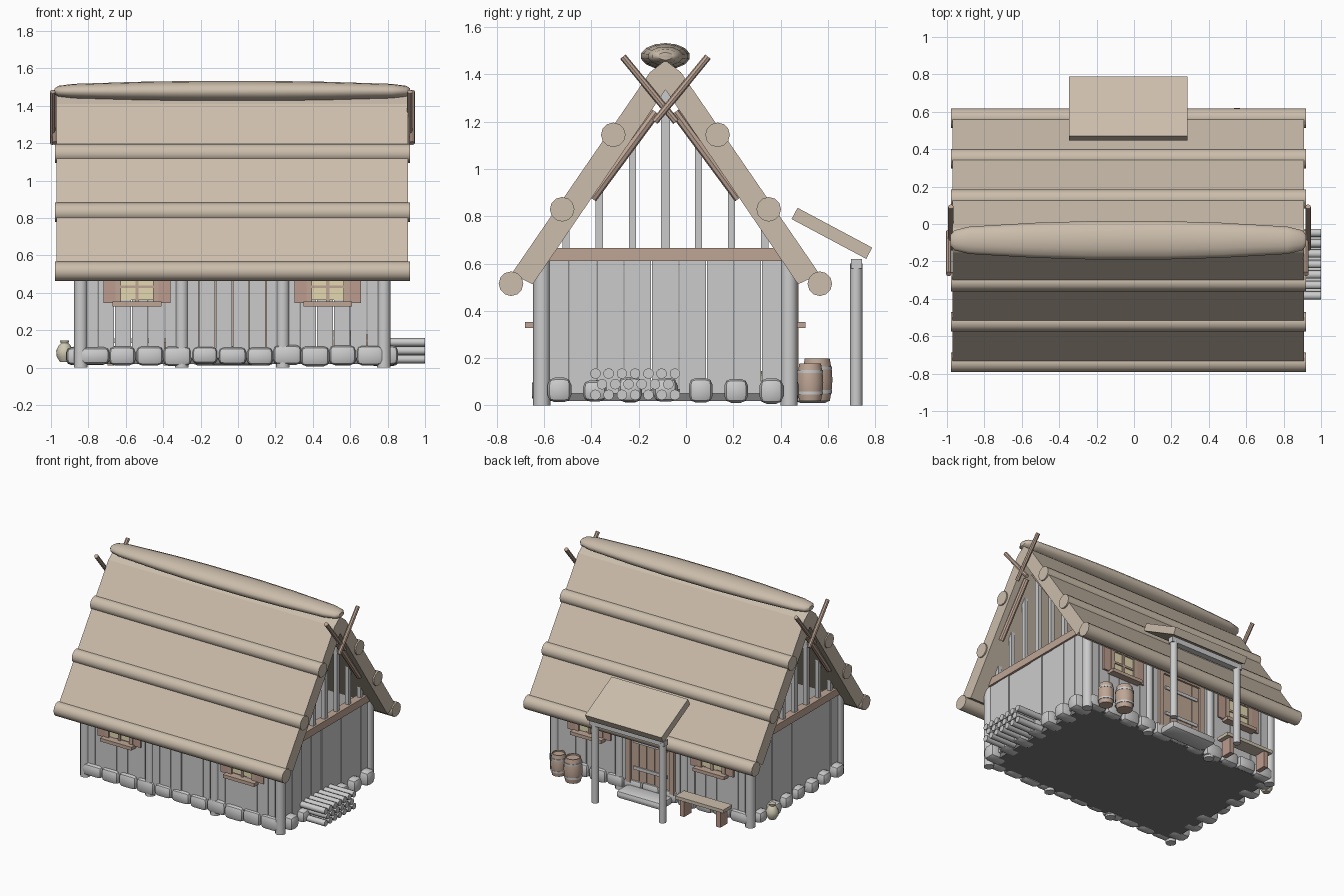
import bpy, bmesh, random
from mathutils import Vector, Matrix

if "Cube" in bpy.data.objects:
    bpy.data.objects.remove(bpy.data.objects["Cube"])

random.seed(4)
CX, CY = -0.03, -0.087          # centre of the house itself
HX, HY = 0.81, 0.523            # half spans between corner posts


def mat(name, r, g, b):
    m = bpy.data.materials.new(name)
    m.diffuse_color = (r, g, b, 1)
    m.use_nodes = True
    m.node_tree.nodes["Principled BSDF"].inputs["Base Color"].default_value = m.diffuse_color
    return m


THATCH = mat("thatch", 0.60, 0.51, 0.41)
BROWN = mat("brown_wood", 0.52, 0.38, 0.30)
RED = mat("shutter_wood", 0.50, 0.33, 0.27)
GLASS = mat("window_glass", 0.78, 0.69, 0.44)
CLAY = mat("clay", 0.62, 0.58, 0.44)
DARK = mat("dark_floor", 0.2, 0.2, 0.2)


def finish(name, bm, material=None, smooth=False):
    bmesh.ops.recalc_face_normals(bm, faces=bm.faces)
    me = bpy.data.meshes.new(name)
    bm.to_mesh(me)
    bm.free()
    ob = bpy.data.objects.new(name, me)
    bpy.context.collection.objects.link(ob)
    if material:
        me.materials.append(material)
    if smooth:
        bpy.ops.object.select_all(action='DESELECT')
        ob.select_set(True)
        bpy.context.view_layer.objects.active = ob
        bpy.ops.object.shade_smooth_by_angle(angle=0.75)
    return ob


def box(name, x, y, z, material=None, bevel=0, rot=None):
    """Box from (min, max) ranges, optionally rotated about x."""
    bm = bmesh.new()
    bmesh.ops.create_cube(bm, size=1)
    bmesh.ops.scale(bm, verts=bm.verts, vec=(x[1] - x[0], y[1] - y[0], z[1] - z[0]))
    if bevel:
        bmesh.ops.bevel(bm, geom=bm.edges[:], offset=bevel, segments=2, profile=0.5, affect='EDGES')
    if rot:
        bm.transform(Matrix.Rotation(rot, 4, 'X'))
    bmesh.ops.translate(bm, verts=bm.verts, vec=(sum(x) / 2, sum(y) / 2, sum(z) / 2))
    return finish(name, bm, material, bevel > 0)


def pole(name, a, b, r, material=None, sides=12):
    a, b = Vector(a), Vector(b)
    d = b - a
    bm = bmesh.new()
    m = Matrix.Translation((a + b) / 2) @ d.to_track_quat('Z', 'Y').to_matrix().to_4x4()
    bmesh.ops.create_cone(bm, cap_ends=True, segments=sides, radius1=r, radius2=r, depth=d.length, matrix=m)
    return finish(name, bm, material, True)


def lathe(name, profile, matrix, material=None, sides=14):
    """Revolve (radius, height) pairs round z, then place with matrix."""
    bm = bmesh.new()
    rings = []
    for r, h in profile:
        rings.append([bm.verts.new(Matrix.Rotation(6.28319 * i / sides, 3, 'Z') @ Vector((r, 0, h)))
                      for i in range(sides)])
    for p, q in zip(rings, rings[1:]):
        for i in range(sides):
            j = (i + 1) % sides
            bm.faces.new((p[i], p[j], q[j], q[i]))
    bm.faces.new(rings[0])
    bm.faces.new(rings[-1])
    bm.transform(matrix)
    return finish(name, bm, material, True)


# base floor and corner/bay posts
box("floor", (CX - HX, CX + HX), (CY - HY, CY + HY), (0.02, 0.07), DARK)
POSTS = [CX + HX * k for k in (-1, -1 / 3, 1 / 3, 1)]
for s in (-1, 1):
    for x in POSTS:
        pole("wall_post", (x, CY + s * HY, 0), (x, CY + s * HY, 0.615), 0.036)


# plank walls with fine gaps and uneven faces
def planks(name, lo, hi, fixed, along_x, n):
    w = (hi - lo) / n
    for i in range(n):
        t = 0.016 + random.uniform(-0.004, 0.004)
        a = (lo + i * w + 0.002, lo + (i + 1) * w - 0.002)
        f = (fixed - t, fixed + t)
        box(name, a if along_x else f, f if along_x else a, (0.05, 0.615))


for s in (-1, 1):
    planks("long_wall_plank", CX - HX, CX + HX, CY + s * HY, True, 18)
    planks("end_wall_plank", CY - HY, CY + HY, CX + s * HX, False, 9)

# foundation stones along every wall
def stone(x, y, lx, ly):
    h = random.uniform(0.044, 0.054)
    c = random.uniform(0.06, 0.068)
    box("foundation_stone", (x - lx, x + lx), (y - ly, y + ly), (c - h, c + h), None, 0.03)


for s in (-1, 1):
    for i in range(11):
        stone(CX - HX + (i + 0.5) * 2 * HX / 11, CY + s * HY, random.uniform(0.068, 0.08), 0.042)
    for i in range(7):
        stone(CX + s * HX, CY - HY + (i + 0.5) * 2 * HY / 7, random.uniform(0.068, 0.08), 0.05)

# gable ends: tie beam, open studs, braces and crossed finial poles
for s in (-1, 1):
    gx = CX + s * HX
    box("gable_beam", (gx - 0.03, gx + 0.03), (CY - 0.5, CY + 0.5), (0.61, 0.665), BROWN)
    for k in range(-3, 4):
        y = k * 0.14
        w = 0.019 if k == 0 else 0.015
        top = 1.33 - 1.457 * abs(y) + 0.03
        box("gable_stud", (gx - 0.015, gx + 0.015), (CY + y - w, CY + y + w), (0.64, top))
    for t in (-1, 1):
        pole("gable_brace", (CX + s * 0.88, CY + t * 0.31, 0.875), (CX + s * 0.88, CY + t * 0.04, 1.24), 0.02, BROWN, 8)
        fx = CX + s * 0.955 + t * 0.006
        pole("crossed_finial", (fx, CY + t * 0.18, 1.475), (fx, CY - t * 0.045, 1.20), 0.015, BROWN, 8)

# thick roof slopes and the logs lying on them
D, N = Vector((-0.566, 0.824)), Vector((0.824, 0.566))
E = Vector((0.653, 0.515))
for s in (-1, 1):
    prof = [E + D * 0.035 + N * 0.022, E + D * 1.07 + N * 0.022, Vector((0, 1.46)),
            Vector((0, 1.335)), E + D * 0.05 - N * 0.077]
    bm = bmesh.new()
    f = bm.faces.new([bm.verts.new((CX - 0.94, CY + s * p.x, p.y)) for p in prof])
    ext = bmesh.ops.extrude_face_region(bm, geom=[f])
    bmesh.ops.translate(bm, verts=[v for v in ext["geom"] if isinstance(v, bmesh.types.BMVert)], vec=(1.88, 0, 0))
    finish("roof_slope", bm, THATCH)
    for k in range(3):
        p = E + D * 0.382 * k
        pole("roof_log", (CX - 0.948, CY + s * p.x, p.y), (CX + 0.95, CY + s * p.x, p.y), 0.052, THATCH, 12)

# swollen ridge cap
ridge = [(0.03, -0.95), (0.055, -0.93), (0.075, -0.85), (0.096, -0.5), (0.105, -0.2),
         (0.105, 0.2), (0.096, 0.5), (0.075, 0.85), (0.055, 0.93), (0.03, 0.95)]
lathe("ridge_cap", ridge, Matrix.Translation((CX, CY, 1.477)) @ Matrix.Diagonal((1, 1, 0.53, 1))
      @ Matrix.Rotation(1.5708, 4, 'Y'), THATCH)


# windows with shutters on both long walls
def window(cx, s):
    def part(name, x, z, d, m):
        y = sorted((CY + s * (HY + 0.01), CY + s * (HY + d)))
        box(name, (cx + x[0], cx + x[1]), y, z, m)
    part("window_glass", (-0.1, 0.1), (0.36, 0.52), 0.022, GLASS)
    for t in (-1, 1):
        part("window_jamb", sorted((t * 0.085, t * 0.115)), (0.345, 0.535), 0.034, BROWN)
        part("shutter", sorted((t * 0.115, t * 0.178)), (0.345, 0.53), 0.03, RED)
    part("window_mullion", (-0.009, 0.009), (0.35, 0.53), 0.03, BROWN)
    part("window_bar", (-0.1, 0.1), (0.425, 0.44), 0.03, BROWN)
    part("window_head", (-0.115, 0.115), (0.515, 0.54), 0.034, BROWN)
    part("window_sill", (-0.13, 0.13), (0.327, 0.352), 0.07, BROWN)


for s in (-1, 1):
    for cx in (CX - 0.51, CX + 0.51):
        window(cx, s)

# back door with frame, bands and stone step
yd = CY + HY
for i in range(5):
    x = CX - 0.16 + i * 0.064
    box("door_plank", (x + 0.002, x + 0.062), (yd, yd + 0.026), (0.1, 0.5), BROWN)
for t in (-1, 1):
    x = CX + t * 0.18
    box("door_jamb", (x - 0.02, x + 0.02), (yd, yd + 0.04), (0.08, 0.54), BROWN)
box("door_lintel", (CX - 0.2, CX + 0.2), (yd, yd + 0.04), (0.5, 0.54), BROWN)
for z in (0.2, 0.4):
    box("door_band", (CX - 0.14, CX + 0.14), (yd, yd + 0.034), (z - 0.012, z + 0.012))
box("door_step", (CX - 0.19, CX + 0.19), (0.46, 0.61), (0.01, 0.07), None, 0.025)

# porch
for x in (CX - 0.28, CX + 0.28):
    pole("porch_post", (x, 0.72, 0), (x, 0.72, 0.6), 0.026)
box("porch_beam", (CX - 0.31, CX + 0.31), (0.698, 0.744), (0.58, 0.62))
box("porch_roof", (CX - 0.317, CX + 0.317), (0.617 - 0.179, 0.617 + 0.179), (0.701, 0.755), THATCH, 0, -0.49)

# barrels with hoops
for x, y, r, h in ((0.55, 0.555, 0.066, 0.18), (0.69, 0.525, 0.057, 0.16)):
    place = Matrix.Translation((x, y, 0.018))
    lathe("barrel", [(r * 0.82, 0), (r * 0.95, h * 0.25), (r, h * 0.5), (r * 0.95, h * 0.75), (r * 0.82, h),
                     (r * 0.72, h), (r * 0.72, h * 0.94)], place, BROWN)
    for k in (0.22, 0.78):
        lathe("barrel_hoop", [(r * 0.98, h * (k - 0.04)), (r * 0.98, h * (k + 0.04))], place)

# bench
box("bench_seat", (-0.73, -0.33), (0.495, 0.6), (0.13, 0.155), THATCH)
for x in (-0.68, -0.38):
    box("bench_leg", (x - 0.018, x + 0.018), (0.505, 0.59), (0.01, 0.13), RED)

# clay jug by the corner
lathe("jug", [(0.025, 0.03), (0.043, 0.06), (0.045, 0.09), (0.03, 0.12), (0.02, 0.13), (0.025, 0.145)],
      Matrix.Translation((-0.927, 0.3, 0)), CLAY)

# stacked firewood
for row, n in enumerate((7, 6, 7)):
    for i in range(n):
        y = -0.215 + (i - (n - 1) / 2) * 0.056
        z = 0.045 + row * 0.045
        pole("firewood", (0.79, y, z), (1.0, y, z), 0.0225, None, 10)
